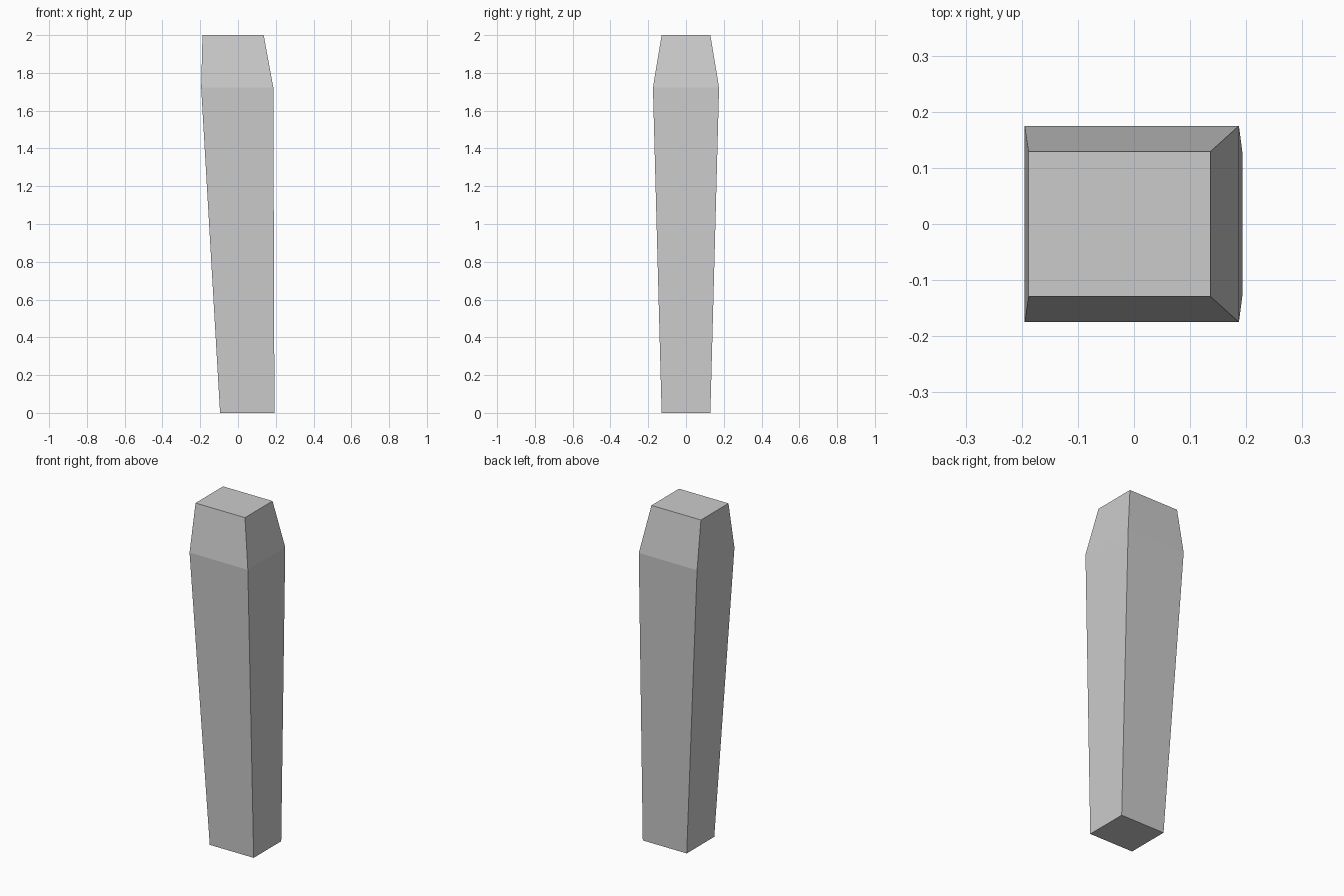
import bpy, bmesh

if "Cube" in bpy.data.objects:
    bpy.data.objects.remove(bpy.data.objects["Cube"])

# Rectangular cross-sections: z, left x, right x, half depth
SECTIONS = [
    (0.00, -0.095, 0.193, 0.129),    # narrow foot
    (1.722, -0.195, 0.187, 0.175),   # shoulder
    (2.00, -0.188, 0.136, 0.129),    # chamfered top
]


def loft(name, sections):
    bm = bmesh.new()
    rings = [[bm.verts.new((x, y, z)) for x, y in
              ((x0, -d), (x1, -d), (x1, d), (x0, d))]
             for z, x0, x1, d in sections]
    for low, high in zip(rings, rings[1:]):
        for i in range(4):
            j = (i + 1) % 4
            bm.faces.new((low[i], low[j], high[j], high[i]))
    bm.faces.new(rings[0][::-1])
    bm.faces.new(rings[-1])
    bmesh.ops.recalc_face_normals(bm, faces=bm.faces[:])
    mesh = bpy.data.meshes.new(name)
    bm.to_mesh(mesh)
    bm.free()
    obj = bpy.data.objects.new(name, mesh)
    bpy.context.collection.objects.link(obj)
    return obj


# Tapered post with a sloped cap
loft("tapered_post", SECTIONS)
